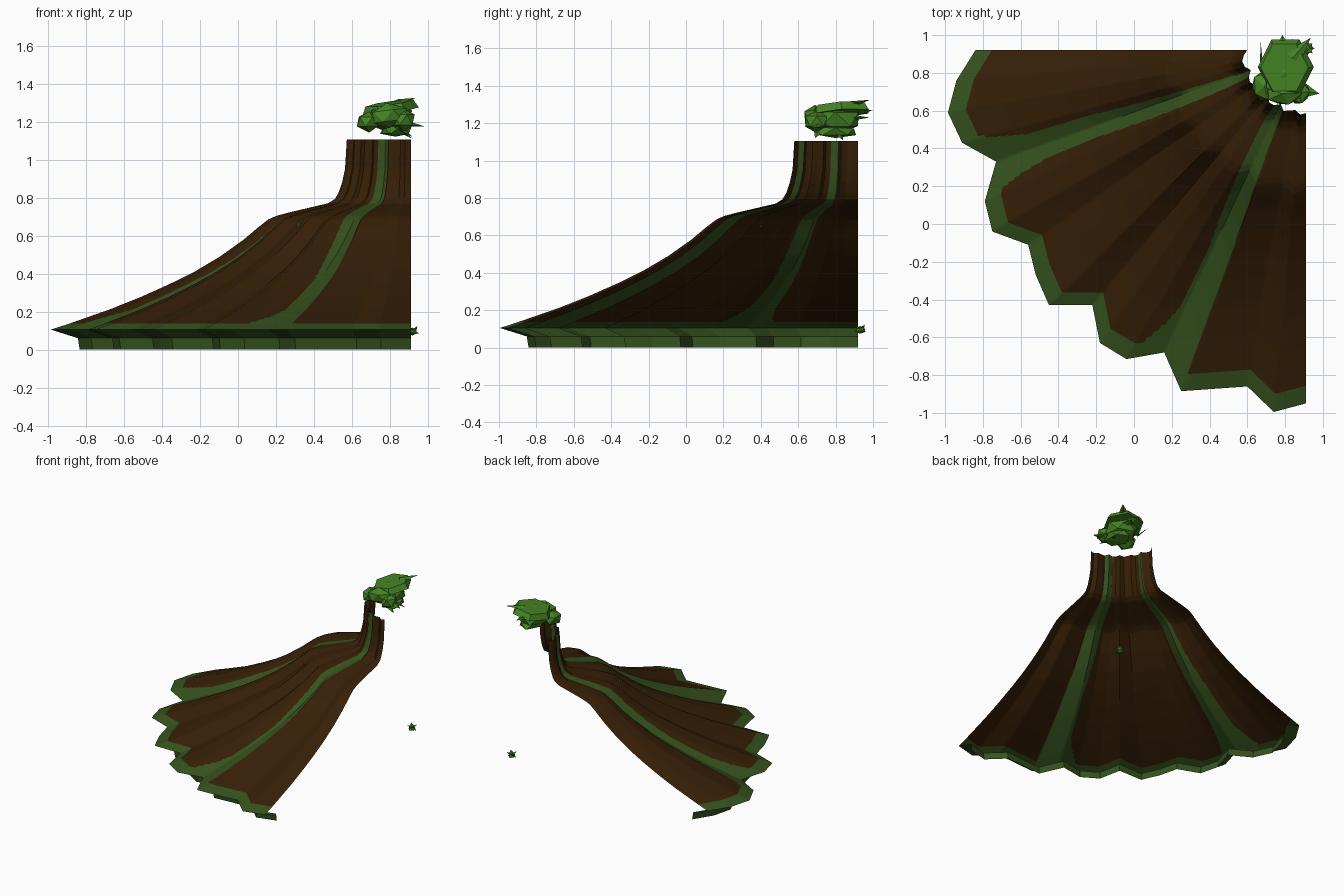
import bpy, bmesh, math, random
from mathutils import Matrix, Vector, Euler

random.seed(4)
if "Cube" in bpy.data.objects:
    bpy.data.objects.remove(bpy.data.objects["Cube"])


def material(name, rgb):
    m = bpy.data.materials.new(name)
    m.use_nodes = True
    m.diffuse_color = (*rgb, 1)
    m.node_tree.nodes["Principled BSDF"].inputs["Base Color"].default_value = (*rgb, 1)
    return m


BARK = material("dark brown bark", (0.037, 0.0138, 0.002))
MOSS = material("moss green", (0.036, 0.085, 0.013))
LEAF = material("leaf green", (0.060, 0.23, 0.018))


def add_object(name, bm, mats):
    mesh = bpy.data.meshes.new(name)
    bm.to_mesh(mesh)
    bm.free()
    for m in mats:
        mesh.materials.append(m)
    ob = bpy.data.objects.new(name, mesh)
    bpy.context.collection.objects.link(ob)
    return ob


# Fluted outline of the flared foot, swept towards the trunk axis
AXIS = Vector((0.91, 0.92))
OUTLINE = [(-.84, .92), (-.94, .76), (-.985, .59), (-.91, .43), (-.73, .33), (-.79, .12),
           (-.75, -.04), (-.56, -.11), (-.52, -.27), (-.45, -.43), (-.22, -.43), (-.18, -.63),
           (-.04, -.715), (.16, -.68), (.25, -.885), (.6, -.86), (.74, -.995), (.91, -.95)]
# (share of the outline radius, height), trunk top to rim
PROFILE = [(.178, 1.105), (.183, .95), (.191, .88), (.201, .825), (.211, .793), (.230, .77),
           (.338, .722), (.375, .703), (.396, .685), (.425, .642), (.465, .578), (.53, .49),
           (.60, .411), (.67, .345), (.75, .277), (.834, .213), (.95, .136), (1, .105)]
SKIRT = [(1, .105), (.925, .06), (.92, 0)]


def refine(points, n):
    out = []
    for a, b in zip(points, points[1:]):
        out += [Vector(a).lerp(Vector(b), k / n) for k in range(n)]
    return out + [Vector(points[-1])]


def swept(rings, columns, rule):
    bm = bmesh.new()
    grid = []
    for t, z in rings:
        grid.append([bm.verts.new((*(AXIS + (p - AXIS) * t), z)) for p in columns])
    for i in range(len(rings) - 1):
        for j in range(len(columns) - 1):
            f = bm.faces.new((grid[i][j], grid[i + 1][j], grid[i + 1][j + 1], grid[i][j + 1]))
            d = AXIS - (columns[j] + columns[j + 1]) / 2
            angle = math.degrees(math.atan2(d.y, d.x))
            f.material_index = rule(angle, (rings[i][0] + rings[i + 1][0]) / 2)
    return bm


def mossy(angle, t):
    """Moss covers the rim and two grooves that widen near the rim and on the trunk."""
    low = 3.2 * max(0, (t - .8) / .15) ** 2
    high = max(0, min(1, (.65 - t) / .4))
    first = 16.8 - low * .7 + high * 2 < angle < 22.7 + low * .5 + high * 2.7
    second = 64 - low - high * 4.5 < angle < 70 - high
    return int(t > .95 or first or second)


trunk = add_object("trunk_and_roots", swept(refine(PROFILE, 7), refine(OUTLINE, 16), mossy),
                   [BARK, MOSS])
skirt = add_object("root_skirt", swept([Vector(p) for p in SKIRT], refine(OUTLINE, 1),
                                       lambda a, t: 0), [MOSS])
bpy.ops.object.select_all(action='DESELECT')
trunk.select_set(True)
bpy.context.view_layer.objects.active = trunk
bpy.ops.object.shade_smooth_by_angle(angle=math.radians(42))


# Faceted leaf clumps
def clump(name, center, size, tilt=(0, 0, 0), jitter=.07):
    bm = bmesh.new()
    bmesh.ops.create_icosphere(bm, subdivisions=1, radius=1)
    for v in bm.verts:
        v.co *= 1 + random.uniform(-jitter, jitter)
    bm.transform(Matrix.LocRotScale(Vector(center), Euler(tilt), Vector(size)))
    return add_object(name, bm, [LEAF])


def slab(name, center, size, tilt, taper):
    """Six-sided leaf cushion with a smaller top."""
    bm = bmesh.new()
    bmesh.ops.create_cone(bm, cap_ends=True, segments=6, radius1=1, radius2=taper, depth=1)
    bm.transform(Matrix.LocRotScale(Vector(center), Euler(tilt), Vector(size))
                 @ Matrix.Rotation(math.pi / 6, 4, 'Z'))
    return add_object(name, bm, [LEAF])


def leaf(name, base, tip, width):
    """Flat pointed blade from base to tip."""
    base, tip = Vector(base), Vector(tip)
    rot = (tip - base).to_track_quat('Z', 'Y')
    bm = bmesh.new()
    bmesh.ops.create_cone(bm, cap_ends=True, segments=4, radius1=1, radius2=0,
                          depth=(tip - base).length)
    bm.transform(Matrix.LocRotScale((base + tip) / 2, rot, Vector((width, width * .35, 1))))
    return add_object(name, bm, [LEAF])


slab("crown_top", (.80, .83, 1.275), (.15, .168, .045), (.07, -.15, 0), .85)
clump("crown_main", (.80, .80, 1.22), (.13, .15, .085))
clump("crown_front", (.79, .69, 1.23), (.11, .065, .065), (0, -.1, 0))
clump("crown_left", (.69, .73, 1.2), (.07, .085, .055))
clump("crown_right", (.87, .70, 1.21), (.065, .07, .06))
clump("crown_under", (.83, .80, 1.155), (.09, .13, .042), jitter=.2)
leaf("crown_blade_top", (.84, .88, 1.30), (.935, .985, 1.325), .05)
leaf("crown_blade_side", (.88, .71, 1.19), (.98, .69, 1.175), .05)
leaf("crown_blade_back", (.82, .86, 1.23), (.84, .98, 1.23), .06)
leaf("crown_blade_tip", (.79, .92, 1.26), (.785, 1.0, 1.27), .05)
leaf("crown_blade_low", (.84, .80, 1.16), (.92, .84, 1.11), .04)
leaf("crown_blade_corner", (.84, .72, 1.17), (.92, .69, 1.12), .04)
leaf("crown_twig", (.675, .84, 1.21), (.67, .97, 1.23), .008)

# Small sprout at the trunk axis and a sprig on the slope
SPROUT = Vector((.918, .93, .095))
clump("sprout_body", SPROUT, (.028, .028, .022), jitter=.2)
for k in range(8):
    a = k * math.pi / 4
    tip = SPROUT + Vector((.037 * math.cos(a), .037 * math.sin(a), .028 if k % 2 else -.01))
    leaf("sprout_leaf_%d" % k, SPROUT.lerp(tip, .3), tip, .02)
leaf("slope_sprig", (.32, .40, .645), (.315, .39, .685), .012)
